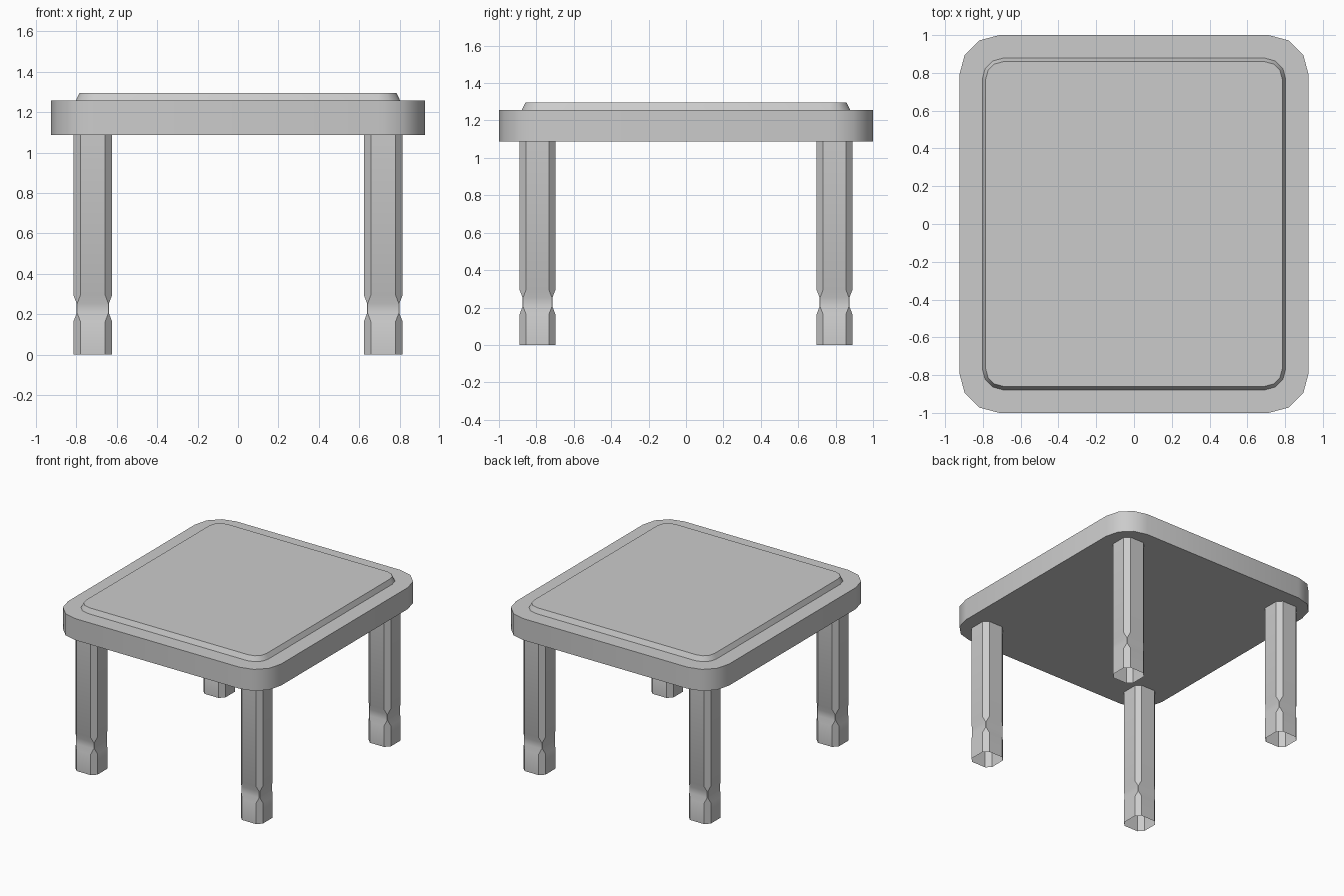
import bpy, bmesh
from math import sin, cos, radians

if "Cube" in bpy.data.objects:
    bpy.data.objects.remove(bpy.data.objects["Cube"])


def rounded_rect(hx, hy, r, z, segs=3):
    """Counter-clockwise rounded rectangle ring."""
    pts = []
    for q, (sx, sy) in enumerate([(1, 1), (-1, 1), (-1, -1), (1, -1)]):
        for i in range(segs + 1):
            a = radians(90 * q + 90 * i / segs)
            pts.append((sx * (hx - r) + r * cos(a), sy * (hy - r) + r * sin(a), z))
    return pts


def leg_ring(cx, cy, half, inset, chamfer, z):
    """Chamfered square whose flat sides sink by inset while the chamfers stay in plane."""
    h, k = half - inset, half - chamfer + inset
    return [(cx + x, cy + y, z) for x, y in
            [(h, -k), (h, k), (k, h), (-k, h), (-h, k), (-h, -k), (-k, -h), (k, -h)]]


def loft(name, rings, capped):
    bm = bmesh.new()
    loops = [[bm.verts.new(p) for p in ring] for ring in rings]
    n = len(loops[0])
    for a, b in zip(loops, loops[1:]):
        for i in range(n):
            j = (i + 1) % n
            bm.faces.new((a[i], a[j], b[j], b[i]))
    if capped:
        bm.faces.new(loops[0][::-1])
        bm.faces.new(loops[-1])
    mesh = bpy.data.meshes.new(name)
    bm.to_mesh(mesh)
    bm.free()
    obj = bpy.data.objects.new(name, mesh)
    bpy.context.collection.objects.link(obj)
    bpy.ops.object.select_all(action='DESELECT')
    obj.select_set(True)
    bpy.context.view_layer.objects.active = obj
    bpy.ops.object.shade_smooth_by_angle(angle=radians(35))
    return obj


# Tabletop: rounded slab with a raised, bevelled centre panel
loft("tabletop", [
    rounded_rect(0.925, 1.0, 0.212, 1.088),
    rounded_rect(0.925, 1.0, 0.212, 1.257),
    rounded_rect(0.803, 0.878, 0.11, 1.257),
    rounded_rect(0.785, 0.859, 0.092, 1.295),
], capped=True)

# Legs: open chamfered posts with a groove near the foot
profile = [(0, 0), (0.163, 0), (0.205, 0.016), (0.253, 0.016), (0.295, 0), (1.088, 0)]
for xname, sx in (("left", -1), ("right", 1)):
    for yname, sy in (("front", -1), ("back", 1)):
        loft(f"{yname}_{xname}_leg",
             [leg_ring(0.719 * sx, 0.794 * sy, 0.096, d, 0.035, z) for z, d in profile],
             capped=False)
